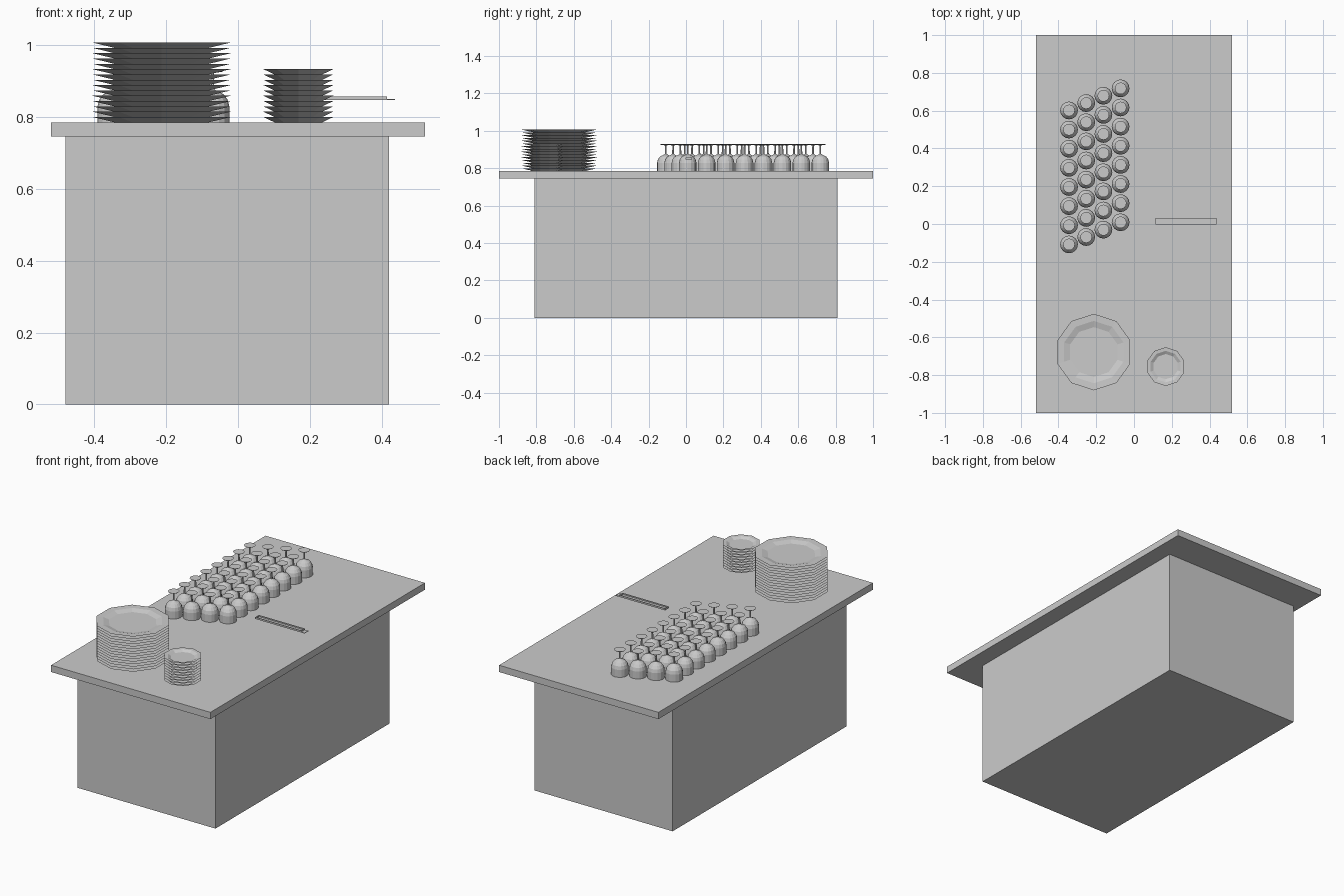
import bpy, bmesh, math

if "Cube" in bpy.data.objects:
    bpy.data.objects.remove(bpy.data.objects["Cube"])


def finish(name, bm):
    bmesh.ops.recalc_face_normals(bm, faces=bm.faces)
    mesh = bpy.data.meshes.new(name)
    bm.to_mesh(mesh)
    bm.free()
    ob = bpy.data.objects.new(name, mesh)
    bpy.context.collection.objects.link(ob)
    return ob


def add_box(bm, lo, hi):
    verts = bmesh.ops.create_cube(bm, size=1)["verts"]
    for v in verts:
        v.co = [(a + b) / 2 + c * (b - a) for a, b, c in zip(lo, hi, v.co)]


def box(name, lo, hi):
    bm = bmesh.new()
    add_box(bm, lo, hi)
    return finish(name, bm)


def lathe(name, profile, sides):
    """Spin (radius, z) points around z; radius 0 makes a pole."""
    bm = bmesh.new()
    rings = []
    for r, z in profile:
        if r == 0:
            rings.append([bm.verts.new((0, 0, z))] * sides)
            continue
        rings.append([bm.verts.new((r * math.cos(a), r * math.sin(a), z))
                      for a in (math.pi / 2 + 2 * math.pi * i / sides
                                for i in range(sides))])
    for lower, upper in zip(rings, rings[1:]):
        for i in range(sides):
            j = (i + 1) % sides
            quad = [lower[i], lower[j], upper[j], upper[i]]
            bm.faces.new(list(dict.fromkeys(quad)))
    return finish(name, bm)


def copies(ob, spots):
    """Place the object at the first spot and linked copies at the rest."""
    for k, spot in enumerate(spots):
        item = ob if k == 0 else bpy.data.objects.new(ob.name, ob.data)
        if k:
            bpy.context.collection.objects.link(item)
        item.location = spot


# Table
TOP = 0.785
box("cabinet_body", (-0.48, -0.81, 0), (0.42, 0.81, 0.745))
box("table_top", (-0.52, -1, 0.745), (0.52, 1, TOP))

# Stacks of ten-sided plates
STEP = 0.0148
plate = [(0, 0), (0.138, 0), (0.2025, STEP), (0.165, 0.0135),
         (0.132, 0.004), (0, 0.004)]
for name, x, y, scale, count in (("dinner_plate", -0.2125, -0.678, 1, 15),
                                 ("side_plate", 0.168, -0.755, 0.506, 10)):
    ob = lathe(name, [(r * scale, z) for r, z in plate], 10)
    copies(ob, [(x, y, TOP + i * STEP) for i in range(count)])

# Upturned wine glasses in slanted rows
glass = lathe("wine_glass", [
    (0, 0.078), (0.027, 0.074), (0.039, 0.059), (0.043, 0.044), (0.043, 0),
    (0.047, 0), (0.047, 0.044), (0.042, 0.063), (0.031, 0.078),
    (0.013, 0.086), (0.005, 0.092), (0.004, 0.137), (0.028, 0.141),
    (0.031, 0.144), (0, 0.144)], 16)
copies(glass, [(-0.344 + 0.091 * c, -0.108 + 0.039 * c + 0.1013 * r, TOP)
               for c in range(4) for r in range(8)])

# Slim tray: thin base sheet with a raised rim
bm = bmesh.new()
add_box(bm, (0.114, -0.003, 0.847), (0.437, 0.032, 0.850))
add_box(bm, (0.114, -0.003, 0.850), (0.415, 0.002, 0.857))
add_box(bm, (0.114, 0.027, 0.850), (0.415, 0.032, 0.857))
add_box(bm, (0.114, 0.002, 0.850), (0.119, 0.027, 0.857))
add_box(bm, (0.410, 0.002, 0.850), (0.415, 0.027, 0.857))
finish("slim_tray", bm)
